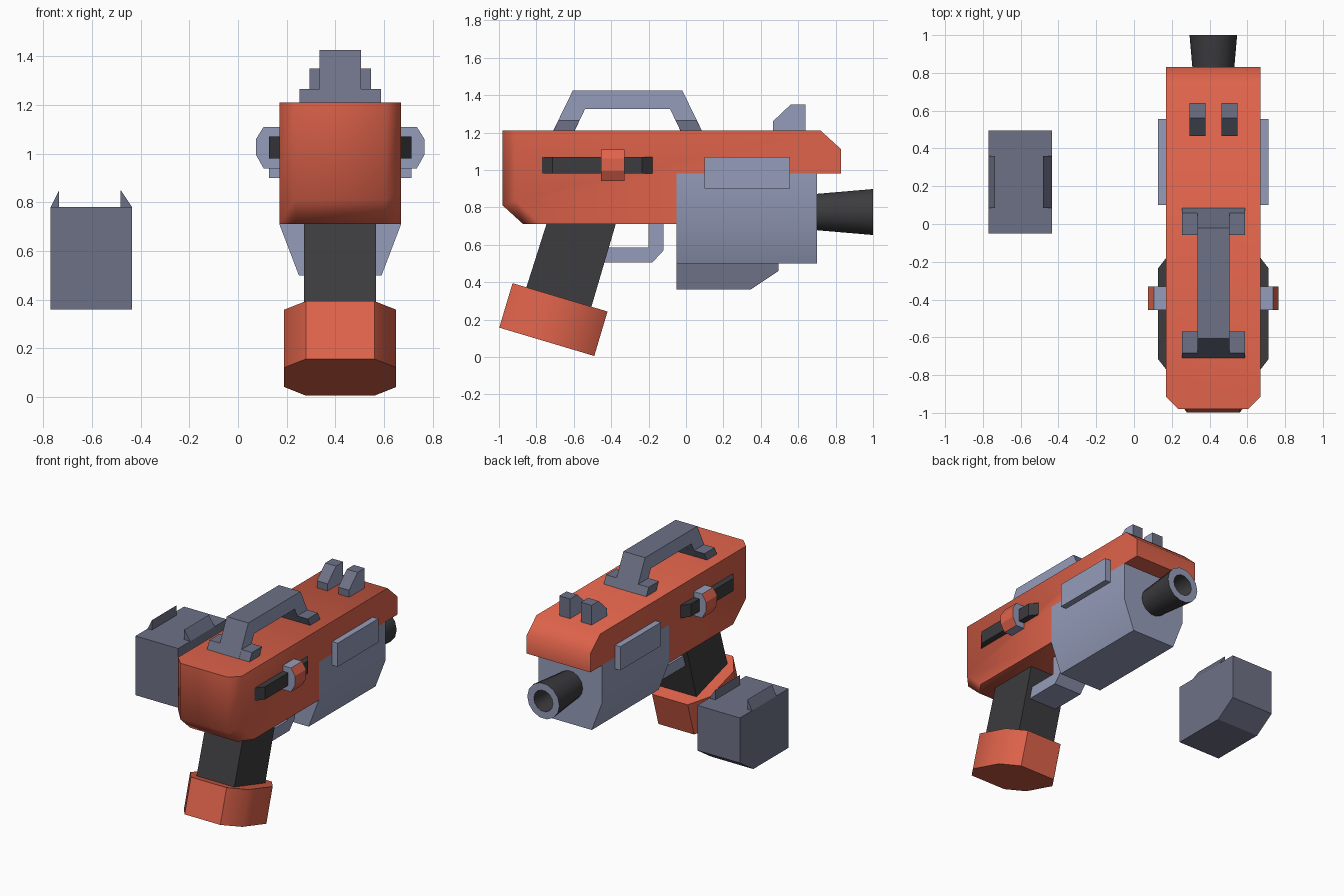
import bpy, bmesh, math
from mathutils import Vector, Matrix

if "Cube" in bpy.data.objects:
    bpy.data.objects.remove(bpy.data.objects["Cube"])

CX = 0.42  # centre line of the blaster


def material(name, rgb):
    m = bpy.data.materials.new(name)
    m.diffuse_color = (*rgb, 1)
    m.use_nodes = True
    m.node_tree.nodes["Principled BSDF"].inputs["Base Color"].default_value = m.diffuse_color
    return m


ORANGE = material("orange", (0.74, 0.125, 0.07))
LIGHT = material("light grey", (0.30, 0.335, 0.49))
DARK = material("dark grey", (0.155, 0.165, 0.24))
BLACK = material("black", (0.045, 0.045, 0.05))


def finish(name, bm, mats, rule=None, smooth=None):
    """Turn a bmesh into an object; rule(face) gives a material index."""
    bmesh.ops.recalc_face_normals(bm, faces=bm.faces)
    bm.normal_update()
    if rule:
        for f in bm.faces:
            f.material_index = rule(f)
    me = bpy.data.meshes.new(name)
    bm.to_mesh(me)
    bm.free()
    for m in mats:
        me.materials.append(m)
    ob = bpy.data.objects.new(name, me)
    bpy.context.collection.objects.link(ob)
    if smooth:
        bpy.ops.object.select_all(action='DESELECT')
        ob.select_set(True)
        bpy.context.view_layer.objects.active = ob
        bpy.ops.object.shade_smooth_by_angle(angle=math.radians(smooth))
    return ob


def prism(pts, axis, a, b):
    """Extrude a 2D profile along an axis from a to b."""
    place = {'x': lambda p, t: (t, p[0], p[1]),
             'y': lambda p, t: (p[0], t, p[1]),
             'z': lambda p, t: (p[0], p[1], t)}[axis]
    bm = bmesh.new()
    lo = [bm.verts.new(place(p, a)) for p in pts]
    hi = [bm.verts.new(place(p, b)) for p in pts]
    bm.faces.new(lo)
    bm.faces.new(hi)
    n = len(pts)
    for i in range(n):
        j = (i + 1) % n
        bm.faces.new((lo[i], lo[j], hi[j], hi[i]))
    return bm


def sides_first(f):
    return 0 if abs(f.normal.x) > 0.9 else 1


# main body, with the rear corners chamfered
bm = prism([(-0.98, 1.21), (0.72, 1.21), (0.83, 1.11), (0.83, 0.98), (-0.05, 0.98),
            (-0.05, 0.71), (-0.87, 0.71), (-0.98, 0.81)], 'x', CX - 0.25, CX + 0.25)
rear = [e for e in bm.edges if abs(e.verts[0].co.x - e.verts[1].co.x) < 0.01
        and all(v.co.y < -0.8 for v in e.verts)
        and abs(e.verts[0].co.z - e.verts[1].co.z) > 0.05]
bmesh.ops.bevel(bm, geom=rear, offset=0.065, offset_type='OFFSET', segments=1,
                profile=0.5, affect='EDGES')
finish("body", bm, [ORANGE], smooth=50)

# fore housing under the body
finish("fore_housing", prism([(CX - 0.25, 0.98), (CX + 0.25, 0.98), (CX + 0.25, 0.71),
       (CX + 0.17, 0.50), (CX - 0.17, 0.50), (CX - 0.25, 0.71)], 'y', -0.05, 0.70),
       [LIGHT], smooth=50)

# flared muzzle with a hollow bore, lathed along y
bm = bmesh.new()
N = 14
rings = []
for y, r in ((0.68, 0.098), (1.0, 0.126), (1.0, 0.075), (0.80, 0.065)):
    rings.append([bm.verts.new((CX + r * math.cos(2 * math.pi * i / N), y,
                                0.775 + r * math.sin(2 * math.pi * i / N))) for i in range(N)])
for r0, r1 in zip(rings, rings[1:]):
    for i in range(N):
        j = (i + 1) % N
        bm.faces.new((r0[i], r0[j], r1[j], r1[i]))
bm.faces.new(rings[0])
bm.faces.new(rings[-1])
finish("muzzle", bm, [BLACK, LIGHT],
       rule=lambda f: 1 if f.calc_center_median().y > 0.99 else 0, smooth=40)

# slanted grip
finish("grip", prism([(-0.74, 0.73), (-0.37, 0.73), (-0.52, 0.22), (-0.87, 0.32)],
       'x', CX - 0.148, CX + 0.148), [BLACK])

# grip base: chamfered block tilted to match the grip
hl, hw, cl, cw = 0.265, 0.23, 0.125, 0.09
bm = prism([(-hw, -hl + cl), (-hw + cw, -hl), (hw - cw, -hl), (hw, -hl + cl),
            (hw, hl - cl), (hw - cw, hl), (-hw + cw, hl), (-hw, hl - cl)], 'z', -0.124, 0.124)
bm.transform(Matrix.Translation((CX, -0.709, 0.20)) @ Matrix.Rotation(math.radians(-16.6), 4, 'X'))
finish("grip_base", bm, [ORANGE], smooth=50)

# trigger guard
finish("trigger_guard", prism([(-0.12, 0.71), (-0.12, 0.57), (-0.18, 0.505), (-0.46, 0.505),
       (-0.43, 0.585), (-0.20, 0.585), (-0.20, 0.71)], 'x', CX - 0.11, CX + 0.11), [LIGHT])

# carry handle and its feet
finish("carry_handle", prism([(-0.71, 1.21), (-0.605, 1.425), (-0.02, 1.425), (0.085, 1.21),
       (-0.03, 1.21), (-0.085, 1.325), (-0.54, 1.325), (-0.595, 1.21)],
       'x', CX - 0.085, CX + 0.085), [LIGHT, DARK], rule=sides_first)
feet = {"rear": [(-0.709, 1.21), (-0.682, 1.266), (-0.568, 1.266), (-0.596, 1.21)],
        "front": [(0.084, 1.21), (0.057, 1.266), (-0.057, 1.266), (-0.029, 1.21)]}
for where, pts in feet.items():
    finish("handle_foot_" + where, prism(pts, 'x', CX - 0.167, CX + 0.167), [DARK])

# parts repeated on the left and right
for side, s in (("left", -1), ("right", 1)):
    x = lambda d: CX + s * d
    finish("sight_" + side, prism([(0.465, 1.21), (0.465, 1.26), (0.56, 1.35), (0.64, 1.35),
           (0.64, 1.21)], 'x', x(0.042), x(0.127)), [LIGHT, DARK], rule=sides_first)
    finish("side_plate_" + side, prism([(0.10, 0.90), (0.555, 0.90), (0.555, 1.068), (0.10, 1.068)],
           'x', x(0.24), x(0.293)), [LIGHT])
    finish("slide_rail_" + side, prism([(x(0.24), -0.77), (x(0.25), -0.77), (x(0.293), -0.715),
           (x(0.293), -0.235), (x(0.25), -0.18), (x(0.24), -0.18)], 'z', 0.98, 1.07), [BLACK])
    finish("slide_knob_" + side, prism([(x(0.24), 1.11), (x(0.315), 1.11), (x(0.346), 1.06),
           (x(0.346), 0.995), (x(0.315), 0.94), (x(0.24), 0.94)], 'y', -0.455, -0.33),
           [LIGHT, ORANGE], rule=lambda f: 1 if abs(f.normal.x) > 0.5 else 0)

# detached magazine with two wedge clips on top
finish("magazine", prism([(-0.05, 0.36), (0.345, 0.36), (0.495, 0.46), (0.495, 0.78), (-0.05, 0.78)],
       'x', -0.77, -0.435), [DARK])
for side, xo, xi in (("left", -0.77, -0.735), ("right", -0.435, -0.482)):
    finish("magazine_clip_" + side, prism([(xo, 0.78), (xi, 0.85), (xi, 0.78)], 'y', 0.085, 0.36),
           [DARK])
